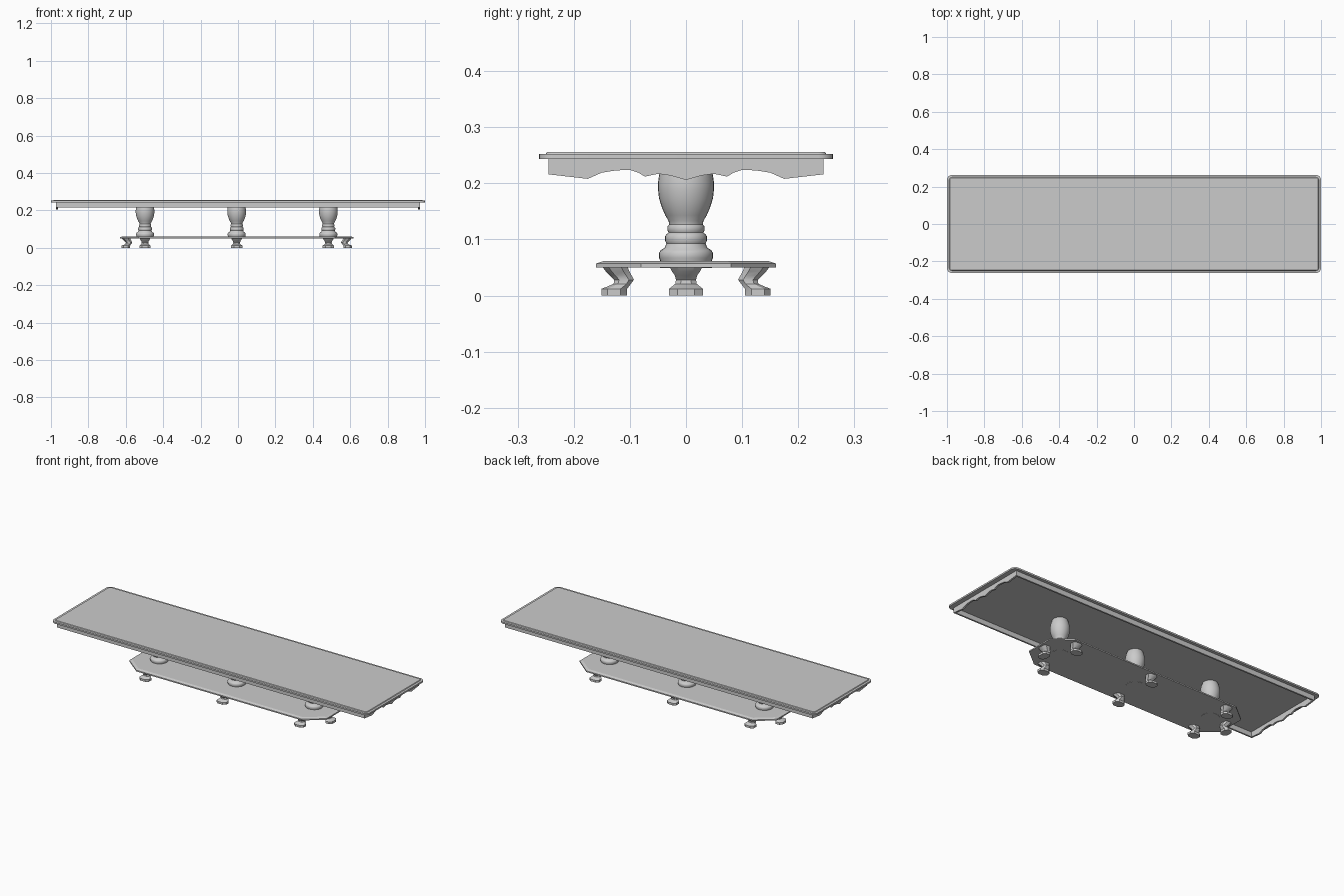
import bpy
import bmesh
from math import radians, sin, cos, pi
from mathutils import Matrix, Vector

if "Cube" in bpy.data.objects:
    bpy.data.objects.remove(bpy.data.objects["Cube"])

grey = bpy.data.materials.new("plain_grey")
grey.use_nodes = True
COLOUR = (0.6, 0.6, 0.6, 1)
grey.diffuse_color = COLOUR
grey.node_tree.nodes["Principled BSDF"].inputs["Base Color"].default_value = COLOUR

BASE_X = -0.007   # the base sits slightly off centre
SPACING = 0.49    # distance between columns


def finish(name, bm, smooth=None):
    """Turn a bmesh into a named object with the shared material."""
    bmesh.ops.recalc_face_normals(bm, faces=bm.faces)
    mesh = bpy.data.meshes.new(name)
    bm.to_mesh(mesh)
    bm.free()
    mesh.materials.append(grey)
    obj = bpy.data.objects.new(name, mesh)
    bpy.context.collection.objects.link(obj)
    if smooth:
        bpy.ops.object.select_all(action="DESELECT")
        obj.select_set(True)
        bpy.context.view_layer.objects.active = obj
        bpy.ops.object.shade_smooth_by_angle(angle=radians(smooth))
    return obj


def loft(name, rings, matrix=Matrix(), smooth=None):
    """Skin a stack of equal-length rings and cap both ends."""
    bm = bmesh.new()
    rows = [[bm.verts.new(matrix @ Vector(p)) for p in ring] for ring in rings]
    n = len(rows[0])
    for a, b in zip(rows, rows[1:]):
        for i in range(n):
            j = (i + 1) % n
            bm.faces.new((a[i], a[j], b[j], b[i]))
    bm.faces.new(rows[0])
    bm.faces.new(rows[-1])
    return finish(name, bm, smooth)


def box(name, size, centre):
    bm = bmesh.new()
    bmesh.ops.create_cube(bm, size=1)
    bmesh.ops.scale(bm, vec=size, verts=bm.verts)
    bmesh.ops.translate(bm, vec=centre, verts=bm.verts)
    return finish(name, bm)


def rounded_rect(hx, hy, r, z, steps=5):
    ring = []
    for k, (sx, sy) in enumerate(((1, 1), (-1, 1), (-1, -1), (1, -1))):
        for s in range(steps + 1):
            a = (k + s / steps) * pi / 2
            ring.append((sx * (hx - r) + r * cos(a), sy * (hy - r) + r * sin(a), z))
    return ring


def octagon(hx, hy, cx, cy, z):
    """Rectangle with its four corners cut back to cx, cy."""
    return [(hx, -cy, z), (hx, cy, z), (cx, hy, z), (-cx, hy, z),
            (-hx, cy, z), (-hx, -cy, z), (-cx, -hy, z), (cx, -hy, z)]


# Table top with a stepped rim
rim = [(0, 0.243), (0, 0.252), (0.012, 0.2525), (0.015, 0.256)]
loft("table_top", [rounded_rect(1 - i, 0.262 - i, 0.026 - i, z) for i, z in rim], smooth=30)

# Straight aprons along the long sides
for side, label in ((-1, "front"), (1, "back")):
    box(label + "_apron", (1.944, 0.009, 0.028), (0, side * 0.2405, 0.23))

# Scalloped aprons across the ends
half = [(0.245, 0.216), (0.21, 0.212), (0.175, 0.208), (0.15, 0.219), (0.125, 0.223),
        (0.1, 0.224), (0.085, 0.219), (0.073, 0.212), (0.05, 0.217), (0.028, 0.214)]
edge = [(-y, z) for y, z in half] + [(0, 0.206)] + half[::-1]
outline = edge + [(0.245, 0.243), (-0.245, 0.243)]
for side, label in ((1, "left"), (-1, "right")):
    loft(label + "_end_apron",
         [[(side * x, y, z) for y, z in outline] for x in (0.963, 0.973)])

# Base plate with a chamfered upper edge
loft("base_plate", [octagon(0.624, 0.16, 0.525, 0.08, 0.05),
                    octagon(0.624, 0.16, 0.525, 0.08, 0.057),
                    octagon(0.609, 0.145, 0.52, 0.074, 0.062)],
     Matrix.Translation((BASE_X, 0, 0)))

# Turned columns: foot rings, neck and urn
profile = [(0.046, 0.049), (0.046, 0.063), (0.048, 0.067), (0.048, 0.076), (0.045, 0.081),
           (0.038, 0.085), (0.035, 0.093), (0.037, 0.097), (0.037, 0.106), (0.034, 0.11),
           (0.031, 0.112), (0.033, 0.116), (0.033, 0.123), (0.03, 0.127), (0.031, 0.133),
           (0.037, 0.143), (0.043, 0.157), (0.048, 0.173), (0.05, 0.19), (0.05, 0.2),
           (0.048, 0.214), (0.045, 0.228), (0.039, 0.244)]
SIDES = 32
for label, x in (("right", -SPACING), ("middle", 0), ("left", SPACING)):
    rings = [[(r * cos(2 * pi * i / SIDES), r * sin(2 * pi * i / SIDES), z)
              for i in range(SIDES)] for r, z in profile]
    loft(label + "_column", rings, Matrix.Translation((BASE_X + x, 0, 0)), smooth=40)

# Curved feet: height, inner reach, outer reach, half width
sections = [(0, 0.105, 0.151, 0.03), (0.012, 0.105, 0.151, 0.03),
            (0.016, 0.102, 0.14, 0.025), (0.021, 0.098, 0.129, 0.019),
            (0.028, 0.093, 0.128, 0.018), (0.036, 0.097, 0.136, 0.02),
            (0.043, 0.101, 0.143, 0.025), (0.051, 0.104, 0.149, 0.029)]


def foot(name, x, turn, push=0):
    rings = []
    for z, inner, outer, w in sections:
        d, mid = (outer - inner) / 2, (outer + inner) / 2 + push
        rings.append([(mid + u, v, h) for u, v, h in octagon(d, w, d * 0.5, w * 0.5, z)])
    loft(name, rings, Matrix.Translation((BASE_X + x, 0, 0)) @ Matrix.Rotation(turn, 4, "Z"),
         smooth=30)


for label, x in (("right", -SPACING), ("middle", 0), ("left", SPACING)):
    foot("front_" + label + "_foot", x, -pi / 2)
    foot("back_" + label + "_foot", x, pi / 2)
foot("left_end_foot", 0, 0, 0.465)
foot("right_end_foot", 0, pi, 0.465)
